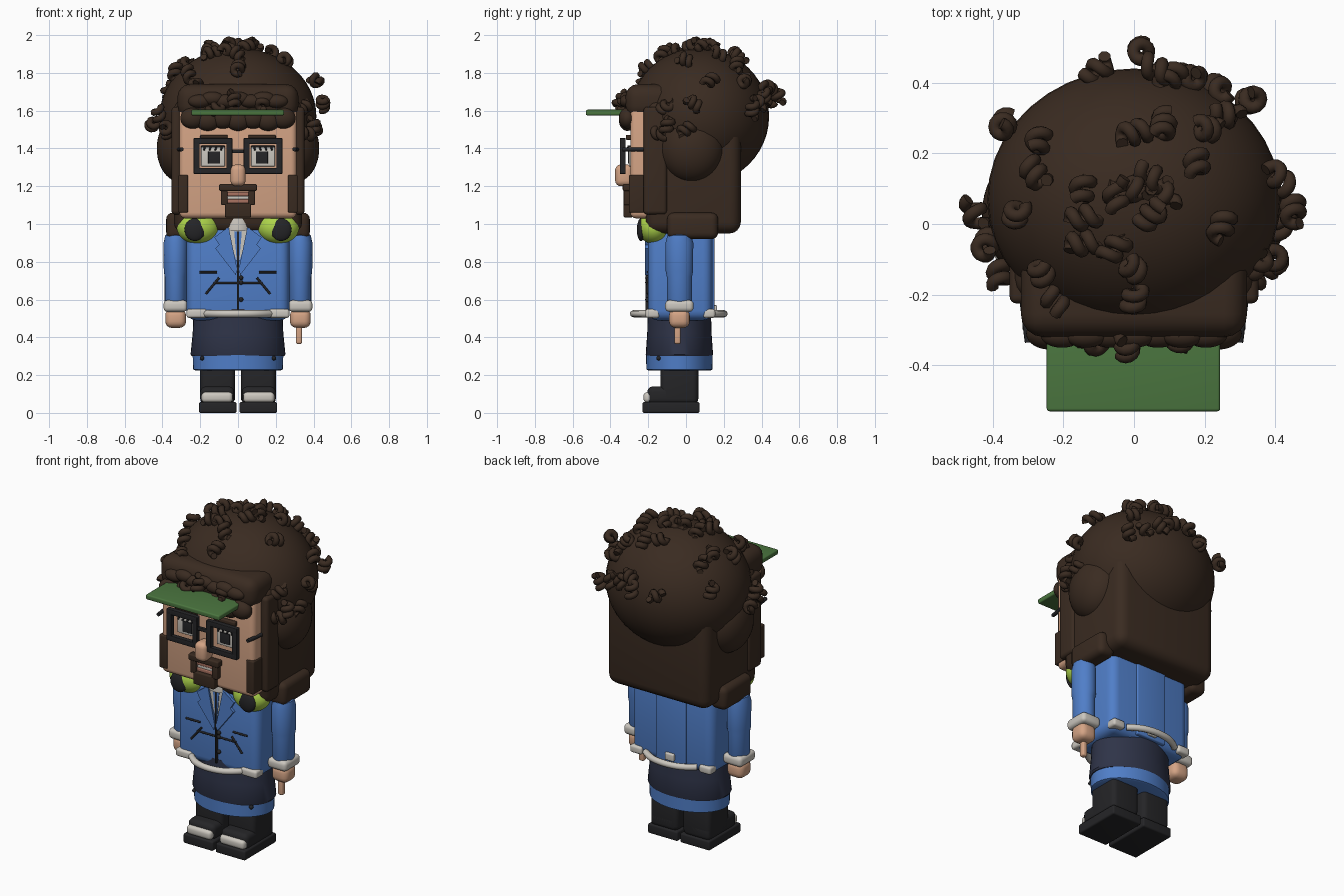
import bpy, bmesh, math, random
from mathutils import Vector

random.seed(4)
cube = bpy.data.objects.get("Cube")
if cube:
    bpy.data.objects.remove(cube, do_unlink=True)


def material(name, rgb):
    m = bpy.data.materials.new(name)
    m.use_nodes = True
    m.diffuse_color = (*rgb, 1)
    bsdf = next(n for n in m.node_tree.nodes if n.type == 'BSDF_PRINCIPLED')
    bsdf.inputs["Base Color"].default_value = (*rgb, 1)
    bsdf.inputs["Roughness"].default_value = 0.8
    return m


HAIR = material("dark brown", (0.042, 0.024, 0.015))
SKIN = material("skin", (0.66, 0.37, 0.235))
BLUE = material("jacket blue", (0.08, 0.21, 0.58))
NAVY = material("navy", (0.028, 0.034, 0.065))
BLACK = material("black", (0.018, 0.018, 0.02))
CREAM = material("off white", (0.6, 0.57, 0.52))
LIME = material("lime", (0.42, 0.66, 0.07))
GREEN = material("visor green", (0.07, 0.18, 0.05))
LIP = material("lip", (0.4, 0.17, 0.12))


def finish(bm, name, mat, angle=35):
    bmesh.ops.recalc_face_normals(bm, faces=bm.faces)
    me = bpy.data.meshes.new(name)
    bm.to_mesh(me)
    bm.free()
    me.polygons.foreach_set("use_smooth", [True] * len(me.polygons))
    me.set_sharp_from_angle(angle=math.radians(angle))
    me.materials.append(mat)
    ob = bpy.data.objects.new(name, me)
    bpy.context.collection.objects.link(ob)


def box(name, mat, x, y, z, bevel=0.01):
    """Rounded box from (min, max) ranges."""
    bm = bmesh.new()
    bmesh.ops.create_cube(bm, size=1)
    for v in bm.verts:
        v.co = [(a + b) / 2 + c * (b - a) for (a, b), c in zip((x, y, z), v.co)]
    bmesh.ops.bevel(bm, geom=bm.edges[:], offset=bevel, segments=4, profile=0.5, affect='EDGES')
    finish(bm, name, mat)


def ball(name, mat, center, radii):
    bm = bmesh.new()
    bmesh.ops.create_uvsphere(bm, u_segments=40, v_segments=24, radius=1)
    for v in bm.verts:
        v.co = [c + r * p for c, r, p in zip(center, radii, v.co)]
    finish(bm, name, mat)


def lathe(name, mat, center, profile, ry):
    """Stack of elliptical rings; profile is (half width, height), ry the depth ratio."""
    bm = bmesh.new()
    n = 40
    rings = []
    for r, z in profile:
        rings.append([bm.verts.new((center[0] + r * math.cos(t), center[1] + r * ry * math.sin(t), z))
                      for t in (2 * math.pi * i / n for i in range(n))])
    for a, b in zip(rings, rings[1:]):
        for i in range(n):
            bm.faces.new((a[i], a[(i + 1) % n], b[(i + 1) % n], b[i]))
    bm.faces.new(rings[0])
    bm.faces.new(rings[-1])
    finish(bm, name, mat)


def plate(name, mat, pts, y, depth):
    """Flat outline in x, z extruded toward the front."""
    bm = bmesh.new()
    f = bm.faces.new([bm.verts.new((x, y, z)) for x, z in pts])
    out = bmesh.ops.extrude_face_region(bm, geom=[f])
    for v in out["geom"]:
        if isinstance(v, bmesh.types.BMVert):
            v.co.y -= depth
    finish(bm, name, mat)


def rod(name, mat, pts, r, smooth=False):
    cu = bpy.data.curves.new(name, 'CURVE')
    cu.dimensions = '3D'
    cu.bevel_depth = r
    cu.bevel_resolution = 2
    cu.use_fill_caps = True
    cu.resolution_u = 8
    sp = cu.splines.new('NURBS' if smooth else 'POLY')
    sp.points.add(len(pts) - 1)
    for p, co in zip(sp.points, pts):
        p.co = (*co, 1)
    if smooth:
        sp.use_endpoint_u = True
        sp.order_u = 3
    cu.materials.append(mat)
    bpy.context.collection.objects.link(bpy.data.objects.new(name, cu))


# Head, hair mass and fringe
box("head", SKIN, (-.31, .31), (-.295, .2), (1.03, 1.65), .03)
box("back_hair", HAIR, (-.34, .34), (-.215, .29), (.95, 1.66), .06)
DOME, RAD = Vector((0, .07, 1.57)), Vector((.415, .37, .362))
ball("hair_dome", HAIR, DOME, RAD)
box("fringe", HAIR, (-.32, .32), (-.32, -.05), (1.56, 1.74), .065)
for i in range(7):
    x = -.24 + i * .08
    ball("fringe_lock", HAIR, (x, -.31, 1.56 - .012 * (i % 2)), (.065, .045, .055))
    ball("fringe_curl", HAIR, (x * .85, -.315, 1.65 + .015 * (i % 2)), (.06, .035, .035))

# Sides: hair bulges, locks, sideburns
for s in (-1, 1):
    def span(a, b):
        return tuple(sorted((s * a, s * b)))
    ball("side_bulge", HAIR, (s * .3, .03, 1.4), (.13, .17, .18))
    box("hair_tip", HAIR, span(.27, .38), (-.1, .17), (.92, 1.06), .035)
    box("side_lock", HAIR, span(.3, .352), (-.225, -.1), (1.05, 1.62), .02)
    box("sideburn", HAIR, span(.265, .316), (-.303, -.2), (1.06, 1.26), .008)

    # Glasses and eyes
    xa, xb, za, zb, t = .03, .235, 1.265, 1.455, .032
    for part in ((xa, xb, za, za + t), (xa, xb, zb - t, zb), (xa, xa + t, za, zb), (xb - t, xb, za, zb)):
        box("glasses_rim", BLACK, span(*part[:2]), (-.35, -.32), part[2:], .004)
    rod("glasses_arm", BLACK, [(s * .298, -.335, 1.395), (s * .314, -.21, 1.395)], .011)
    box("eye_white", CREAM, span(.07, .195), (-.302, -.29), (1.305, 1.41), .003)
    box("pupil", BLACK, span(.095, .158), (-.308, -.29), (1.32, 1.385), .003)
    box("eyelid", BLACK, span(.07, .195), (-.31, -.29), (1.405, 1.415), .002)
    for x in (.085, .115, .145, .175):
        rod("eyelash", BLACK, [(s * x, -.305, 1.408), (s * (x + .005), -.318, 1.392)], .005)
    box("eyebrow", HAIR, span(.055, .2), (-.318, -.29), (1.445, 1.472), .006)
box("glasses_bridge", BLACK, (-.035, .035), (-.345, -.325), (1.375, 1.395), .004)

# Nose, moustache, mouth, goatee
box("nose", SKIN, (-.04, .04), (-.375, -.28), (1.2, 1.315), .03)
box("moustache", HAIR, (-.1, .1), (-.335, -.29), (1.175, 1.212), .008)
for s in (-1, 1):
    box("moustache_end", HAIR, sorted((s * .055, s * .09)), (-.33, -.29), (1.1, 1.18), .006)
box("upper_lip", LIP, (-.06, .06), (-.312, -.29), (1.148, 1.17), .005)
box("teeth", CREAM, (-.06, .06), (-.306, -.29), (1.13, 1.148), .003)
box("lower_lip", LIP, (-.06, .06), (-.312, -.29), (1.11, 1.132), .005)
box("goatee", HAIR, (-.07, .07), (-.33, -.28), (1.035, 1.112), .008)
box("visor", GREEN, (-.247, .244), (-.53, -.25), (1.575, 1.605), .008)

# Curls: small helices laid on the dome, given as x, y and an optional height
spots = [(.02, .49, 1.68), (-.1, .42), (.06, .44, 1.72), (.1, .4), (.15, .4), (.23, .37), (.25, .3), (.33, .35, 1.6),
         (.41, .13, 1.76), (0, .25), (.08, .27), (.17, .17), (.2, .26), (-.37, .28, 1.7), (-.26, .23), (-.27, .14),
         (-.32, .03), (-.45, .03, 1.53), (-.42, -.06, 1.58), (-.38, -.14, 1.5), (-.25, -.13), (-.22, -.2), (-.14, .1),
         (-.14, -.05), (-.05, .08), (0, .1), (.05, .13), (-.05, -.06), (0, -.12), (0, -.2), (.24, 0), (.45, .04, 1.64),
         (.41, 0, 1.5), (.35, -.11, 1.62), (.4, -.1, 1.52), (.36, -.14, 1.48), (.05, .03), (-.14, .02), (.08, .08),
         (-.02, -.34, 1.66), (.13, -.33, 1.64), (-.12, -.33, 1.61)]
for x, y, *z in spots:
    if z:
        p = Vector((x, y, z[0]))
    else:
        u, v = x / RAD.x, (y - DOME.y) / RAD.y
        p = Vector((x, y, DOME.z + RAD.z * math.sqrt(max(0, 1 - u * u - v * v))))
    normal = (p - DOME).normalized()
    if not z:
        p += normal * .016
    wild = Vector([random.uniform(-1, 1) for _ in range(3)])
    axis = (normal.cross(wild).normalized() + normal * random.uniform(.1, .4)).normalized()
    a = axis.orthogonal().normalized()
    b = axis.cross(a)
    turns, n = random.uniform(1.7, 2.3), 28
    helix = []
    for i in range(n):
        f = i / (n - 1)
        t = 2 * math.pi * turns * f
        helix.append(p + axis * (f - .5) * .08 + (a * math.cos(t) + b * math.sin(t)) * .022)
    rod("curl", HAIR, helix, .018)

# Jacket body, collar, lapels
box("jacket", BLUE, (-.272, .272), (-.2, .14), (.49, 1.0), .05)
box("jacket_back_panel", BLUE, (-.1, .1), (.1, .15), (.51, .96), .008)
lathe("shirt_collar", CREAM, (0, -.145), [(.08, .965), (.08, 1.0), (.07, 1.05)], 1)
plate("shirt_front", CREAM, [(-.065, .98), (.065, .98), (0, .78)], -.198, .008)
plate("necktie", BLUE, [(-.02, .96), (.02, .96), (.004, .77), (-.004, .77)], -.204, .006)
for s in (-1, 1):
    plate("lapel", BLUE, [(s * x, z) for x, z in
                          ((.05, .985), (.125, .93), (.1, .89), (.12, .87), (.012, .73), (.004, .76))], -.195, .022)

    # Pocket stitching
    for p, q in (((.11, .745), (.205, .745)), ((.1, .715), (.17, .63)), ((0, .688), (.13, .688))):
        rod("pocket_line", BLACK, [(s * p[0], -.203, p[1]), (s * q[0], -.203, q[1])], .006)

    # Headphone cups
    ball("headphone_cup", LIME, (s * .212, -.17, .982), (.112, .085, .088))
    ball("headphone_pad", BLACK, (s * .228, -.238, .97), (.055, .022, .06))

    # Arms
    lathe("sleeve", BLUE, (s * .33, -.035),
          [(.05, .57), (.058, .59), (.058, .72), (.063, .75), (.064, .9), (.055, .94), (.03, .955)], 1.15)
    box("cuff", CREAM, sorted((s * .268, s * .394)), (-.11, .04), (.535, .597), .022)
    box("hand", SKIN, sorted((s * .275, s * .385)), (-.09, .02), (.45, .55), .035)
    box("front_belt_end", CREAM, sorted((s * .165, s * .272)), (-.215, -.14), (.503, .55), .014)
    box("back_belt_end", CREAM, sorted((s * .19, s * .27)), (.09, .155), (.503, .55), .014)
    ball("skirt_button", BLACK, (s * .19, -.145, .29), (.012, .012, .012))

    # Legs and shoes
    box("trouser_leg", BLACK, sorted((s * .015, s * .2)), (-.135, .065), (.05, .26), .03)
    box("shoe", BLACK, sorted((s * .02, s * .2)), (-.205, .065), (.045, .14), .03)
    box("toe_cap", CREAM, sorted((s * .028, s * .193)), (-.225, -.12), (.055, .11), .02)
    box("sole", BLACK, sorted((s * .008, s * .207)), (-.23, .072), (0, .058), .01)

box("pointing_finger", SKIN, (.306, .339), (-.062, -.028), (.365, .48), .01)
box("belt_loop", CREAM, (-.03, .03), (.14, .165), (.525, .57), .008)
box("zip", BLACK, (-.005, .005), (-.215, -.19), (.53, .96), .002)
for z in (.6, .69, .715):
    ball("jacket_button", BLACK, (.016, -.204, z), (.012, .012, .012))

# Curved cords at front and back
for name, y, d in (("front_cord", -.2, -.095), ("back_cord", .14, .075)):
    rod(name, CREAM, [(-.17, y, .525), (-.12, y + d * .6, .525), (0, y + d * .9, .525),
                      (.12, y + d * .6, .525), (.17, y, .525)], .019, True)

# Skirt and hem
lathe("skirt", NAVY, (0, -.035), [(.235, .55), (.24, .42), (.251, .31), (.245, .3)], .71)
lathe("skirt_hem", BLUE, (0, -.035), [(.225, .225), (.238, .23), (.24, .31)], .735)
